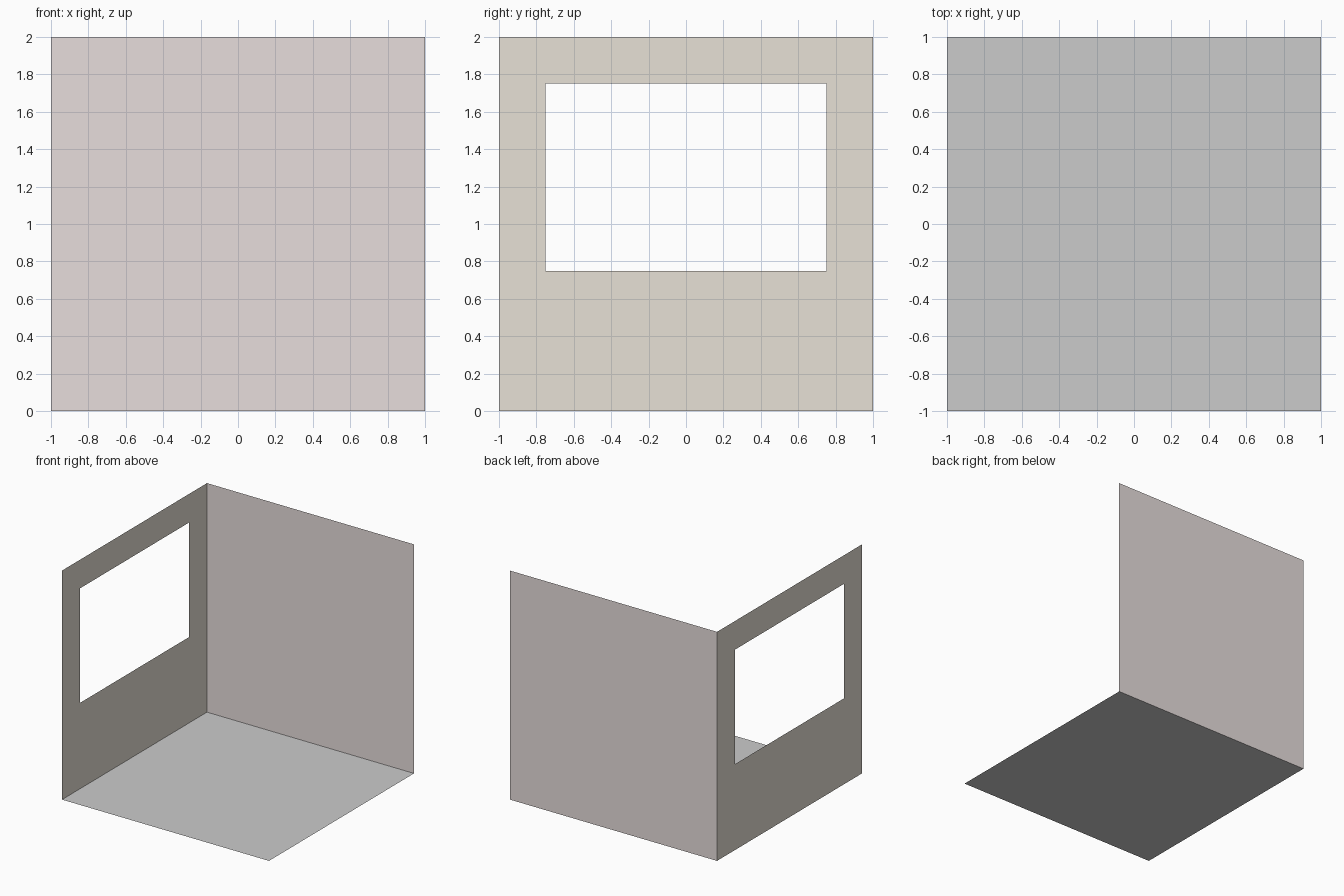
import bpy, bmesh
from math import pi
from mathutils import Matrix

if "Cube" in bpy.data.objects:
    bpy.data.objects.remove(bpy.data.objects["Cube"])


def rect(bm, x0, x1, y0, y1):
    """Four corner vertices of a flat rectangle."""
    return [bm.verts.new((x, y, 0)) for x, y in ((x0, y0), (x1, y0), (x1, y1), (x0, y1))]


def panel(name, matrix, hole=None, color=None):
    """2 x 2 thin sheet, optionally with a rectangular opening."""
    bm = bmesh.new()
    outer = rect(bm, -1, 1, -1, 1)
    if hole:
        inner = rect(bm, *hole)
        for i in range(4):
            j = (i + 1) % 4
            bm.faces.new((outer[i], outer[j], inner[j], inner[i]))
    else:
        bm.faces.new(outer)
    bm.transform(matrix)
    mesh = bpy.data.meshes.new(name)
    bm.to_mesh(mesh)
    bm.free()
    if color:
        mat = bpy.data.materials.new(name + "_paint")
        mat.diffuse_color = (*color, 1)
        mat.use_nodes = True
        mat.node_tree.nodes["Principled BSDF"].inputs["Base Color"].default_value = mat.diffuse_color
        mesh.materials.append(mat)
    obj = bpy.data.objects.new(name, mesh)
    bpy.context.collection.objects.link(obj)
    return obj


upright = Matrix.Rotation(pi / 2, 4, 'X')
quarter = Matrix.Rotation(pi / 2, 4, 'Z')

# floor
panel("floor", Matrix.Identity(4))
# plain wall along the back, facing into the room
panel("back_wall", Matrix.Translation((0, 1, 1)) @ upright, color=(0.8, 0.73, 0.72))
# left wall with a wide window opening, facing into the room
panel("window_wall", Matrix.Translation((-1, 0, 1)) @ quarter @ upright,
      hole=(-0.75, 0.75, -0.25, 0.75), color=(0.8, 0.75, 0.67))
